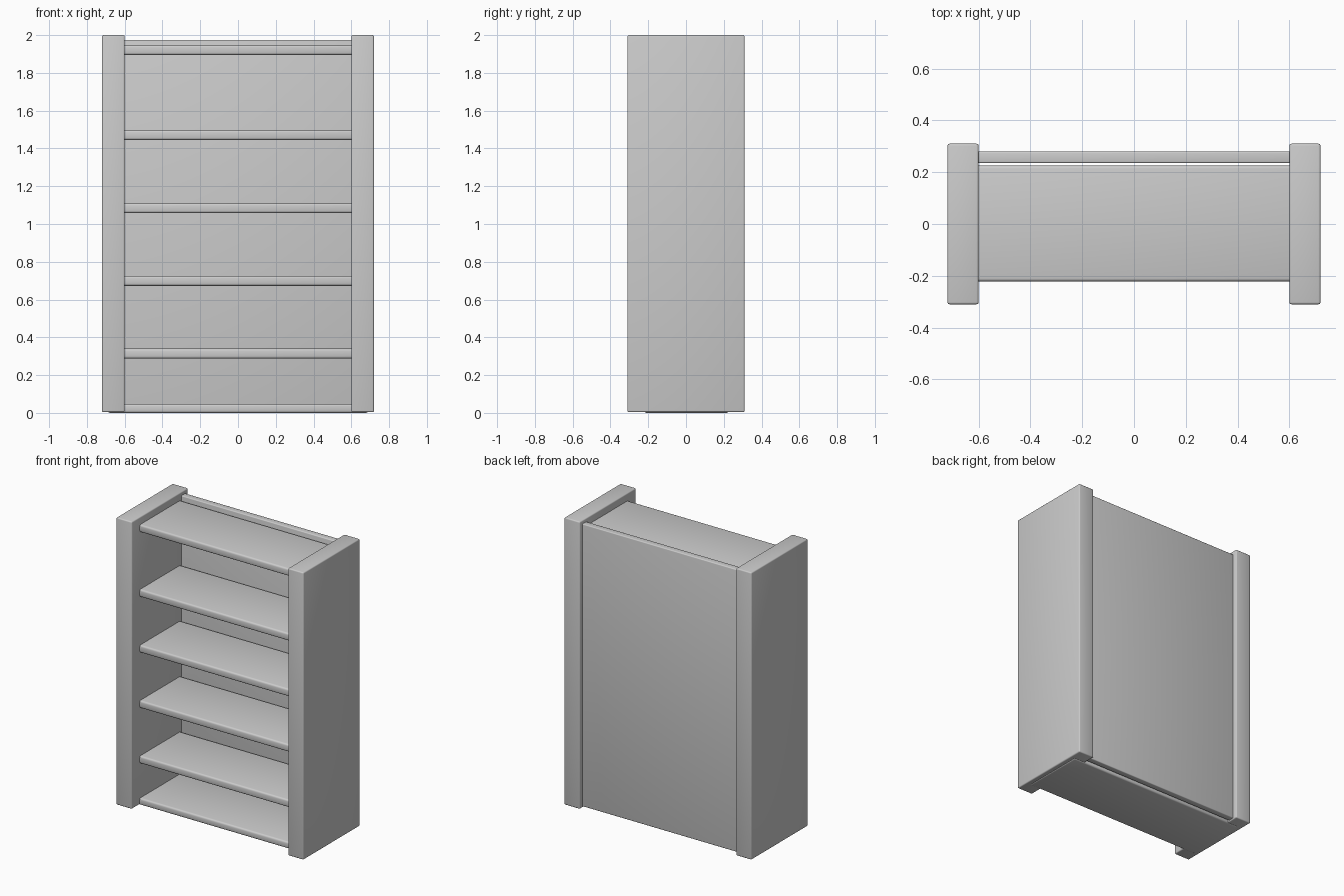
import bpy
import math

cube = bpy.data.objects.get("Cube")
if cube:
    bpy.data.objects.remove(cube, do_unlink=True)

# Single plain grey finish
grey = bpy.data.materials.new("plain_grey")
grey.use_nodes = True
colour = (0.6, 0.6, 0.6, 1)
grey.diffuse_color = colour
grey.node_tree.nodes["Principled BSDF"].inputs["Base Color"].default_value = colour


def board(name, low, high, bevel):
    """Board between two corners, with softened edges."""
    centre = [(a + b) / 2 for a, b in zip(low, high)]
    bpy.ops.mesh.primitive_cube_add(size=1, location=centre)
    obj = bpy.context.object
    obj.name = name
    obj.scale = [b - a for a, b in zip(low, high)]
    bpy.ops.object.transform_apply(location=False, rotation=False, scale=True)
    obj.data.materials.append(grey)
    mod = obj.modifiers.new("soft_edges", "BEVEL")
    mod.width = bevel
    mod.segments = 3
    bpy.ops.object.modifier_apply(modifier=mod.name)
    bpy.ops.object.shade_smooth_by_angle(angle=math.radians(35))
    return obj


# Upright side panels
for name, x in (("left_side_panel", 0.66), ("right_side_panel", -0.66)):
    board(name, (x - 0.06, -0.31, 0.004), (x + 0.06, 0.31, 2), 0.008)

# Back panel, standing slightly behind the shelves
board("back_panel", (-0.62, 0.235, 0.012), (0.62, 0.28, 1.975), 0.006)

# Shelves, let into the side panels
for i, top in enumerate((0.047, 0.34, 0.725, 1.11, 1.497, 1.947)):
    board(f"shelf_{i + 1}", (-0.69, -0.222, max(0, top - 0.052)), (0.69, 0.226, top), 0.012)
